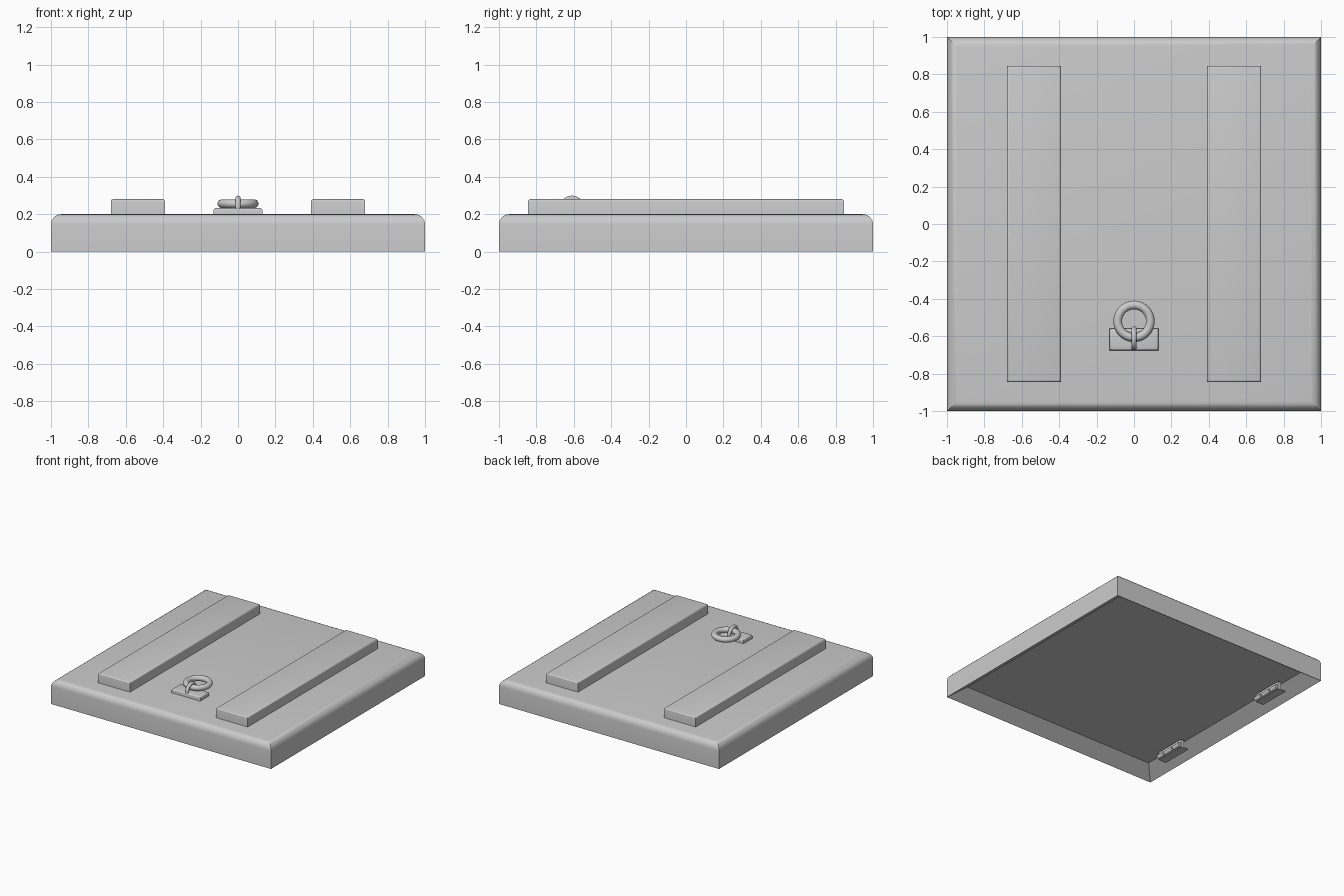
import bpy, bmesh, math

if "Cube" in bpy.data.objects:
    bpy.data.objects.remove(bpy.data.objects["Cube"])


def finish(name, bm, smooth=True):
    bmesh.ops.recalc_face_normals(bm, faces=bm.faces[:])
    me = bpy.data.meshes.new(name)
    bm.to_mesh(me)
    bm.free()
    ob = bpy.data.objects.new(name, me)
    bpy.context.collection.objects.link(ob)
    if smooth:
        bpy.ops.object.select_all(action='DESELECT')
        ob.select_set(True)
        bpy.context.view_layer.objects.active = ob
        bpy.ops.object.shade_smooth_by_angle(angle=math.radians(35))
    return ob


def box_mesh(x0, x1, y0, y1, z0, z1):
    bm = bmesh.new()
    bmesh.ops.create_cube(bm, size=1)
    for v in bm.verts:
        v.co = (x1 if v.co.x > 0 else x0,
                y1 if v.co.y > 0 else y0,
                z1 if v.co.z > 0 else z0)
    return bm


def bevel_top(bm, width, segments):
    top = max(v.co.z for v in bm.verts)
    edges = [e for e in bm.edges if all(abs(v.co.z - top) < 1e-5 for v in e.verts)]
    bmesh.ops.bevel(bm, geom=edges, offset=width, segments=segments,
                    profile=0.5, affect='EDGES', clamp_overlap=True)


def slab(name, dims, width=0.012, segments=3):
    bm = box_mesh(*dims)
    bevel_top(bm, width, segments)
    return finish(name, bm)


def torus(name, loc, major, minor, upright=False, cut=False):
    bpy.ops.mesh.primitive_torus_add(major_radius=major, minor_radius=minor,
                                     major_segments=40, minor_segments=14)
    ob = bpy.context.object
    ob.name = name
    bm = bmesh.new()
    bm.from_mesh(ob.data)
    if upright:
        for v in bm.verts:
            v.co = (v.co.z, v.co.x, v.co.y)
    if cut:
        geom = bm.verts[:] + bm.edges[:] + bm.faces[:]
        bmesh.ops.bisect_plane(bm, geom=geom, plane_co=(0, 0, -0.01),
                               plane_no=(0, 0, 1), clear_inner=True)
    bmesh.ops.recalc_face_normals(bm, faces=bm.faces[:])
    bm.to_mesh(ob.data)
    bm.free()
    ob.location = loc
    bpy.ops.object.shade_smooth_by_angle(angle=math.radians(60))
    return ob


# Hatch body: rounded top edges, shallow recess underneath
bm = box_mesh(-1, 1, -1, 1, 0, 0.2)
bevel_top(bm, 0.055, 5)
bm.normal_update()
under = [f for f in bm.faces if f.normal.z < -0.9]
bmesh.ops.inset_region(bm, faces=under, thickness=0.155)
bmesh.ops.translate(bm, verts=list({v for f in under for v in f.verts}), vec=(0, 0, 0.08))
finish("hatch_body", bm)

# Two raised battens
for side, sx in (("left", -1), ("right", 1)):
    xa, xb = sorted((sx * 0.39, sx * 0.68))
    slab("batten_" + side, (xa, xb, -0.845, 0.845, 0.19, 0.28))

# Pull handle: plate, ring and staple
slab("handle_plate", (-0.13, 0.13, -0.675, -0.56, 0.19, 0.233))
torus("handle_ring", (0, -0.52, 0.256), 0.087, 0.023)
torus("handle_staple", (0, -0.61, 0.235), 0.05, 0.014, upright=True, cut=True)

# Hinges on the recess wall under the left side
for tag, y in (("front", -0.57), ("back", 0.57)):
    slab("hinge_leaf_" + tag, (-0.86, -0.83, y - 0.13, y + 0.13, 0.002, 0.07), 0.005, 1)
    slab("hinge_flange_" + tag, (-0.90, -0.83, y - 0.13, y + 0.13, 0.0, 0.012), 0.003, 1)
    for i, (off, length) in enumerate(((-0.09, 0.07), (0, 0.09), (0.09, 0.07))):
        bpy.ops.mesh.primitive_cylinder_add(vertices=16, radius=0.018, depth=length,
                                            location=(-0.825, y + off, 0.02),
                                            rotation=(math.pi / 2, 0, 0))
        bpy.context.object.name = f"hinge_knuckle_{tag}_{i + 1}"
        bpy.ops.object.shade_smooth_by_angle(angle=math.radians(35))
